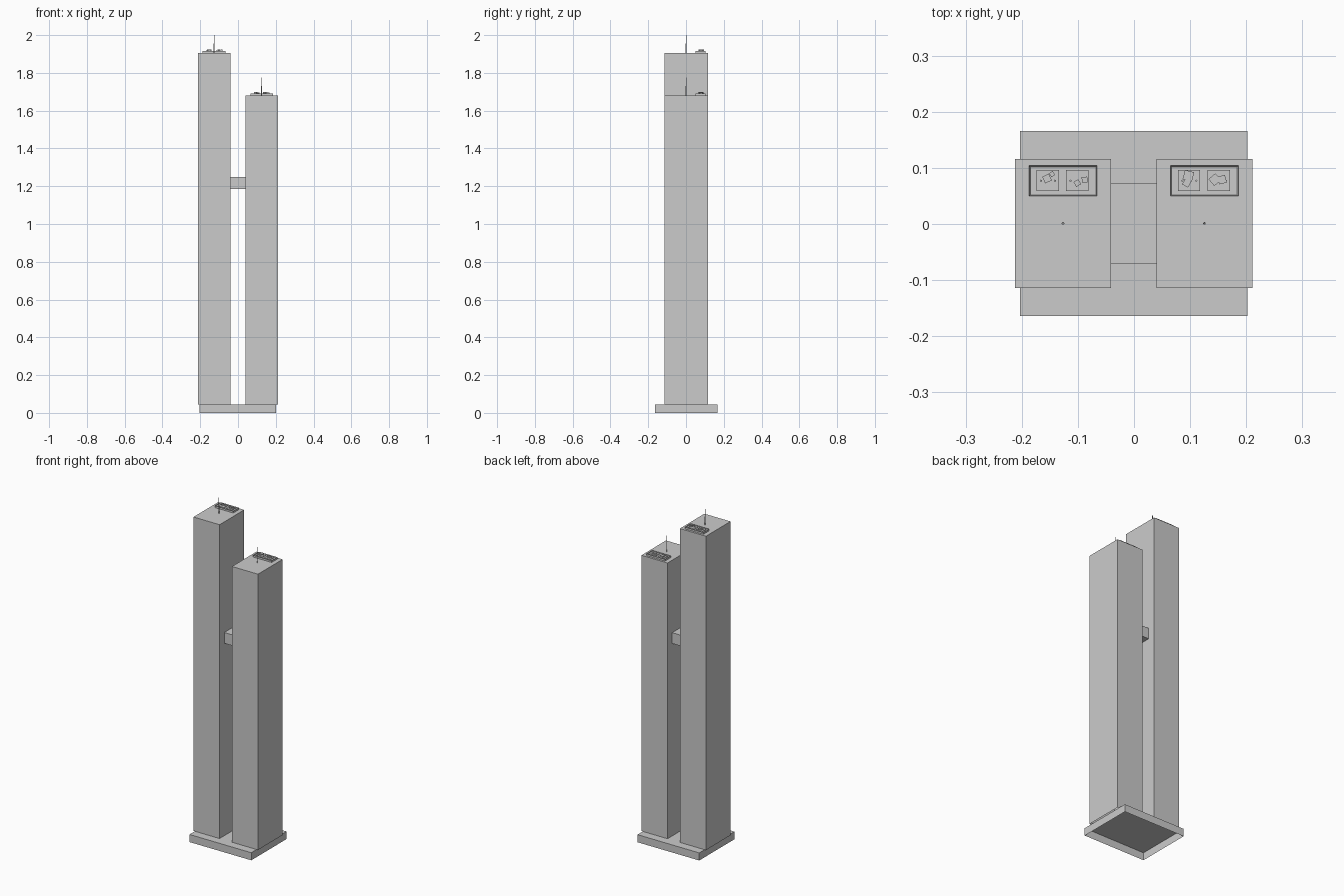
import bpy, bmesh, math
from mathutils import Matrix

if "Cube" in bpy.data.objects:
    bpy.data.objects.remove(bpy.data.objects["Cube"])

grey = bpy.data.materials.new("concrete_grey")
grey.diffuse_color = (0.6, 0.6, 0.6, 1)
grey.use_nodes = True
grey.node_tree.nodes["Principled BSDF"].inputs["Base Color"].default_value = grey.diffuse_color


def finish(name, bm):
    mesh = bpy.data.meshes.new(name)
    bm.to_mesh(mesh)
    bm.free()
    mesh.materials.append(grey)
    obj = bpy.data.objects.new(name, mesh)
    bpy.context.collection.objects.link(obj)
    return obj


def box(name, x, y, z, open_bottom=False, turn=0):
    """Box from (min, max) ranges, optionally turned about its own upright axis."""
    bm = bmesh.new()
    bmesh.ops.create_cube(bm, size=1)
    if open_bottom:
        low = [f for f in bm.faces if f.normal.z < -0.5]
        bmesh.ops.delete(bm, geom=low, context='FACES_ONLY')
    centre = [(a + b) / 2 for a, b in (x, y, z)]
    size = [b - a for a, b in (x, y, z)]
    bm.transform(Matrix.Translation(centre) @ Matrix.Rotation(turn, 4, 'Z')
                 @ Matrix.Diagonal((*size, 1)))
    return finish(name, bm)


def post(name, x, y, z0, z1, radius, sides=8):
    bm = bmesh.new()
    bmesh.ops.create_cone(bm, cap_ends=True, segments=sides, radius1=radius,
                          radius2=radius, depth=z1 - z0)
    bm.transform(Matrix.Translation((x, y, (z0 + z1) / 2)))
    return finish(name, bm)


def tray(name, x, y, z0, z1):
    """Plant platform with a thin raised rim."""
    obj = box(name, x, y, (z0, z1))
    bm = bmesh.new()
    bm.from_mesh(obj.data)
    top = [f for f in bm.faces if f.normal.z > 0.5]
    bmesh.ops.inset_region(bm, faces=top, thickness=0.003)
    for v in top[0].verts:
        v.co.z -= 0.004
    bm.to_mesh(obj.data)
    bm.free()


# Open-bottomed plinth and the bridge between the towers
box("plinth", (-0.203, 0.202), (-0.164, 0.166), (0, 0.045), True)
box("sky_bridge", (-0.041, 0.04), (-0.07, 0.072), (1.186, 1.25))

# Rooftop boxes: x, y, size, turn in degrees
left_units = [(-0.155, 0.081, 0.013, 25), (-0.146, 0.089, 0.008, 35),
              (-0.101, 0.073, 0.010, 30), (-0.088, 0.079, 0.010, 5)]
right_units = [(0.097, 0.086, 0.017, -15), (0.094, 0.073, 0.012, -30),
               (0.144, 0.079, 0.016, 40), (0.157, 0.079, 0.014, 15)]

for side, x0, x1, roof, tip, tray_x, units in (
        ("left", -0.212, -0.041, 1.906, 2.0, -0.187, left_units),
        ("right", 0.04, 0.211, 1.68, 1.775, 0.065, right_units)):
    # Tower shaft
    box(side + "_tower", (x0, x1), (-0.114, 0.116), (0.045, roof), True)

    # Antenna in two steps
    mid = (x0 + x1) / 2
    post(side + "_antenna_base", mid, 0.001, roof, roof + 0.05, 0.0025)
    post(side + "_antenna_tip", mid, 0.001, roof + 0.05, tip, 0.0015)

    # Plant platform with two pads and small vent pipes
    tray(side + "_plant_tray", (tray_x, tray_x + 0.121), (0.05, 0.104),
         roof, roof + 0.011)
    for i, px in enumerate((tray_x + 0.013, tray_x + 0.066)):
        box(f"{side}_pad_{i}", (px, px + 0.04), (0.059, 0.096),
            (roof + 0.007, roof + 0.011))
        for j, vx in enumerate((px + 0.008, px + 0.033)):
            post(f"{side}_vent_{i}_{j}", vx, 0.077, roof + 0.011,
                 roof + 0.015, 0.002)

    # Cooling units
    for i, (x, y, s, turn) in enumerate(units):
        box(f"{side}_cooling_unit_{i}", (x - s / 2, x + s / 2),
            (y - s / 2, y + s / 2), (roof + 0.011, roof + 0.017 + 0.001 * (i % 3)),
            turn=math.radians(turn))
